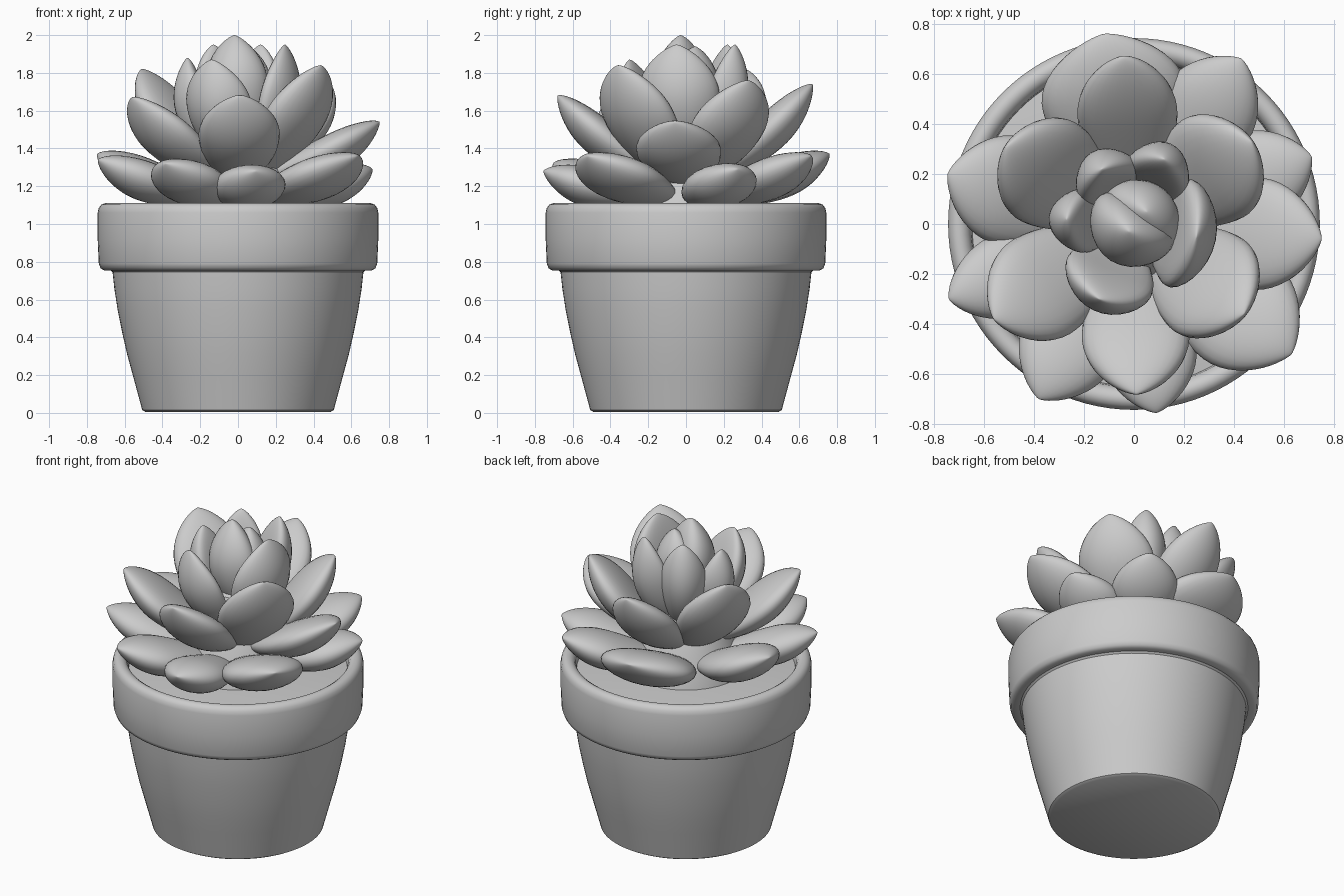
import bpy, bmesh
from math import sin, cos, pi
from mathutils import Vector

if "Cube" in bpy.data.objects:
    bpy.data.objects.remove(bpy.data.objects["Cube"])


def finish(name, bm, angle=None):
    bmesh.ops.remove_doubles(bm, verts=bm.verts, dist=1e-5)
    bmesh.ops.recalc_face_normals(bm, faces=bm.faces)
    me = bpy.data.meshes.new(name)
    bm.to_mesh(me)
    bm.free()
    ob = bpy.data.objects.new(name, me)
    bpy.context.collection.objects.link(ob)
    bpy.ops.object.select_all(action='DESELECT')
    ob.select_set(True)
    bpy.context.view_layer.objects.active = ob
    if angle:
        bpy.ops.object.shade_smooth_by_angle(angle=angle)
    else:
        bpy.ops.object.shade_smooth()
    return ob


def skin(bm, rings):
    """Join equal-length rings of points with quads."""
    rings = [[bm.verts.new(p) for p in r] for r in rings]
    n = len(rings[0])
    for a, b in zip(rings, rings[1:]):
        for i in range(n):
            j = (i + 1) % n
            bm.faces.new((a[i], a[j], b[j], b[i]))


def lathe(name, profile, steps=96):
    bm = bmesh.new()
    skin(bm, [[(r * cos(2 * pi * i / steps), r * sin(2 * pi * i / steps), z)
               for i in range(steps)] for r, z in profile])
    return finish(name, bm, 0.7)


def leaf(name, base, tip, width, thick, sag=0.05, cup=0.02, rings=22, sides=28):
    """Plump pointed leaf: swells along base->tip, bows outward, edges cup inward."""
    base, tip = Vector(base), Vector(tip)
    d = (tip - base).normalized()
    side = d.cross(Vector((0, 0, 1))).normalized()
    up = side.cross(d)
    peak = 0.58
    loops = []
    for k in range(rings + 1):
        t = sin(pi / 2 * k / rings)
        if t < peak:
            w = 0.36 + 0.64 * sin(pi / 2 * t / peak)
        else:
            w = max(0, 1 - ((t - peak) / (1 - peak)) ** 2) ** 0.74
        if k == rings:
            w = 0
        c = base.lerp(tip, t) - up * sag * 4 * t * (1 - t)
        loop = []
        for i in range(sides):
            a = 2 * pi * i / sides
            u, v = cos(a) * w, sin(a) * w
            loop.append(c + side * u * width / 2
                        + up * (v * thick / 2 + cup * u * u))
        loops.append(loop)
    bm = bmesh.new()
    skin(bm, loops)
    bmesh.ops.holes_fill(bm, edges=[e for e in bm.edges if e.is_boundary])
    return finish(name, bm)


# Pot with thick rolled rim
lathe("pot", [
    (0, 0.005), (0.49, 0.005), (0.507, 0.015), (0.53, 0.1), (0.557, 0.2),
    (0.587, 0.31), (0.612, 0.42), (0.638, 0.55), (0.655, 0.66), (0.664, 0.745),
    (0.675, 0.755), (0.71, 0.755), (0.728, 0.766), (0.737, 0.79),
    (0.743, 0.92), (0.743, 1.06), (0.737, 1.085), (0.724, 1.102),
    (0.705, 1.11), (0.685, 1.108), (0.665, 1.095), (0.652, 1.07),
    (0.645, 1.0), (0.64, 0.96)])

# Soil and the short stem the leaves grow from
lathe("soil", [(0, 1.06), (0.3, 1.05), (0.55, 1.035), (0.65, 1.025)], 64)
lathe("stem", [(0.36, 1.03), (0.33, 1.15), (0.27, 1.28), (0.2, 1.43),
               (0.15, 1.55), (0, 1.62)], 32)

# Leaf layers: start radius, start z, thickness, bow, cup, then tip x, y, z, width
layers = {
    "lower_leaf": (0.16, 1.14, 0.21, 0.03, 0.01, [
        (0.09, -0.755, 1.28, 0.38), (-0.38, -0.70, 1.32, 0.40),
        (-0.74, -0.30, 1.34, 0.34), (-0.745, 0.20, 1.37, 0.44),
        (-0.12, 0.76, 1.37, 0.58), (0.43, 0.66, 1.36, 0.40),
        (0.71, 0.27, 1.29, 0.38), (0.63, -0.52, 1.36, 0.48)]),
    "middle_leaf": (0.10, 1.24, 0.20, 0.045, 0.02, [
        (0.75, -0.06, 1.54, 0.45), (0.01, -0.68, 1.68, 0.43),
        (-0.56, -0.38, 1.67, 0.44), (-0.51, 0.31, 1.82, 0.45),
        (-0.04, 0.67, 1.74, 0.40), (0.47, 0.33, 1.76, 0.46),
        (0.44, -0.36, 1.84, 0.46)]),
    "inner_leaf": (0.06, 1.32, 0.18, 0.07, 0.05, [
        (-0.14, -0.30, 1.87, 0.37), (0.25, -0.05, 1.95, 0.44),
        (0.12, 0.26, 1.95, 0.27), (-0.13, 0.22, 1.95, 0.28),
        (-0.27, 0.02, 1.88, 0.26)]),
}
for name, (r, z, thick, sag, cup, tips) in layers.items():
    for n, (x, y, tz, width) in enumerate(tips):
        out = Vector((x, y, 0)).normalized() * r
        leaf(f"{name}_{n + 1}", (out.x, out.y, z), (x, y, tz), width, thick, sag, cup)

# Closed heart of the rosette
leaf("heart_front", (0.03, 0.05, 1.38), (-0.02, -0.03, 2.0), 0.36, 0.26, 0.05, 0.04)
leaf("heart_back", (-0.02, -0.03, 1.38), (0.05, 0.05, 1.94), 0.34, 0.24, 0.04, 0.03)
